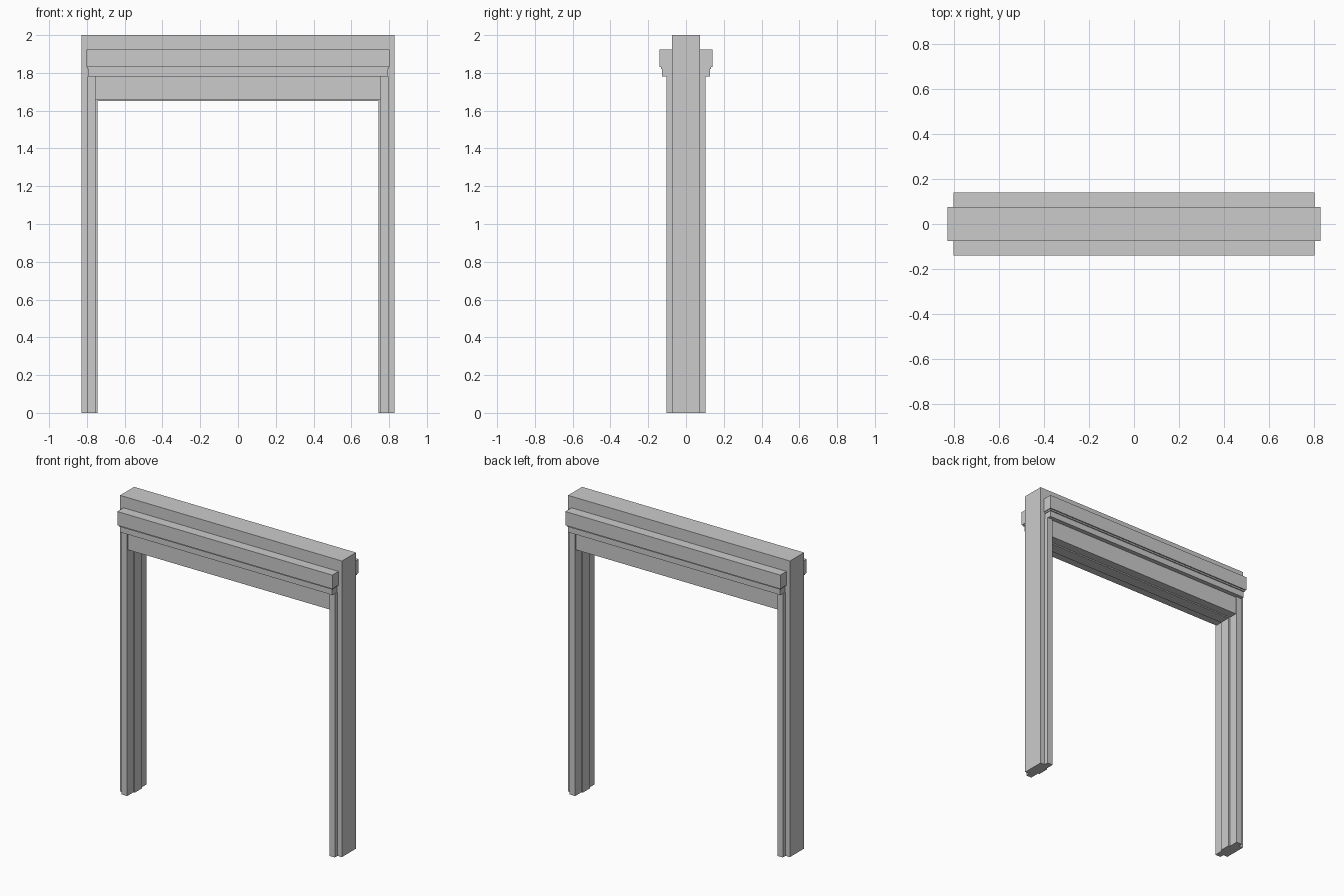
import bpy, bmesh

if "Cube" in bpy.data.objects:
    bpy.data.objects.remove(bpy.data.objects["Cube"])


def finish(name, bm):
    bmesh.ops.recalc_face_normals(bm, faces=bm.faces)
    mesh = bpy.data.meshes.new(name)
    bm.to_mesh(mesh)
    bm.free()
    obj = bpy.data.objects.new(name, mesh)
    bpy.context.collection.objects.link(obj)
    return obj


def arch(name, outer, inner, top, under, depth):
    """Upside-down U profile in x/z, extruded to +-depth in y."""
    pts = [(-outer, 0), (-outer, top), (outer, top), (outer, 0),
           (inner, 0), (inner, under), (-inner, under), (-inner, 0)]
    bm = bmesh.new()
    face = bm.faces.new([bm.verts.new((x, -depth, z)) for x, z in pts])
    ext = bmesh.ops.extrude_face_region(bm, geom=[face])
    moved = [v for v in ext["geom"] if isinstance(v, bmesh.types.BMVert)]
    bmesh.ops.translate(bm, verts=moved, vec=(0, 2 * depth, 0))
    return finish(name, bm)


def trim(name, x0, x1, y, z0, z1, mirror_x=False):
    """Box on the front of the frame, mirrored to the back (and sideways)."""
    bm = bmesh.new()
    bmesh.ops.create_cube(bm, size=1)
    for v in bm.verts:
        v.co = (x0 if v.co.x < 0 else x1,
                -y if v.co.y < 0 else -CORE,
                z0 if v.co.z < 0 else z1)
    obj = finish(name, bm)
    mod = obj.modifiers.new("mirror", 'MIRROR')
    mod.use_axis = (mirror_x, True, False)
    mod.use_mirror_merge = False
    return obj


CORE = 0.075  # half depth of the main frame

# main frame and the thin stop lining the opening
arch("door_frame", 0.829, 0.755, 2.0, 1.66, CORE)
arch("door_stop", 0.755, 0.745, 1.66, 1.652, 0.038)

# casing on the legs and the board across the top
trim("leg_casing", 0.755, 0.796, 0.104, 0, 1.78, mirror_x=True)
trim("header_board", -0.755, 0.755, 0.096, 1.66, 1.78)

# stepped cornice
trim("cornice_lower", -0.792, 0.792, 0.126, 1.78, 1.82)
trim("cornice_fillet", -0.797, 0.797, 0.133, 1.82, 1.83)
trim("cornice_upper", -0.803, 0.803, 0.141, 1.83, 1.923)
